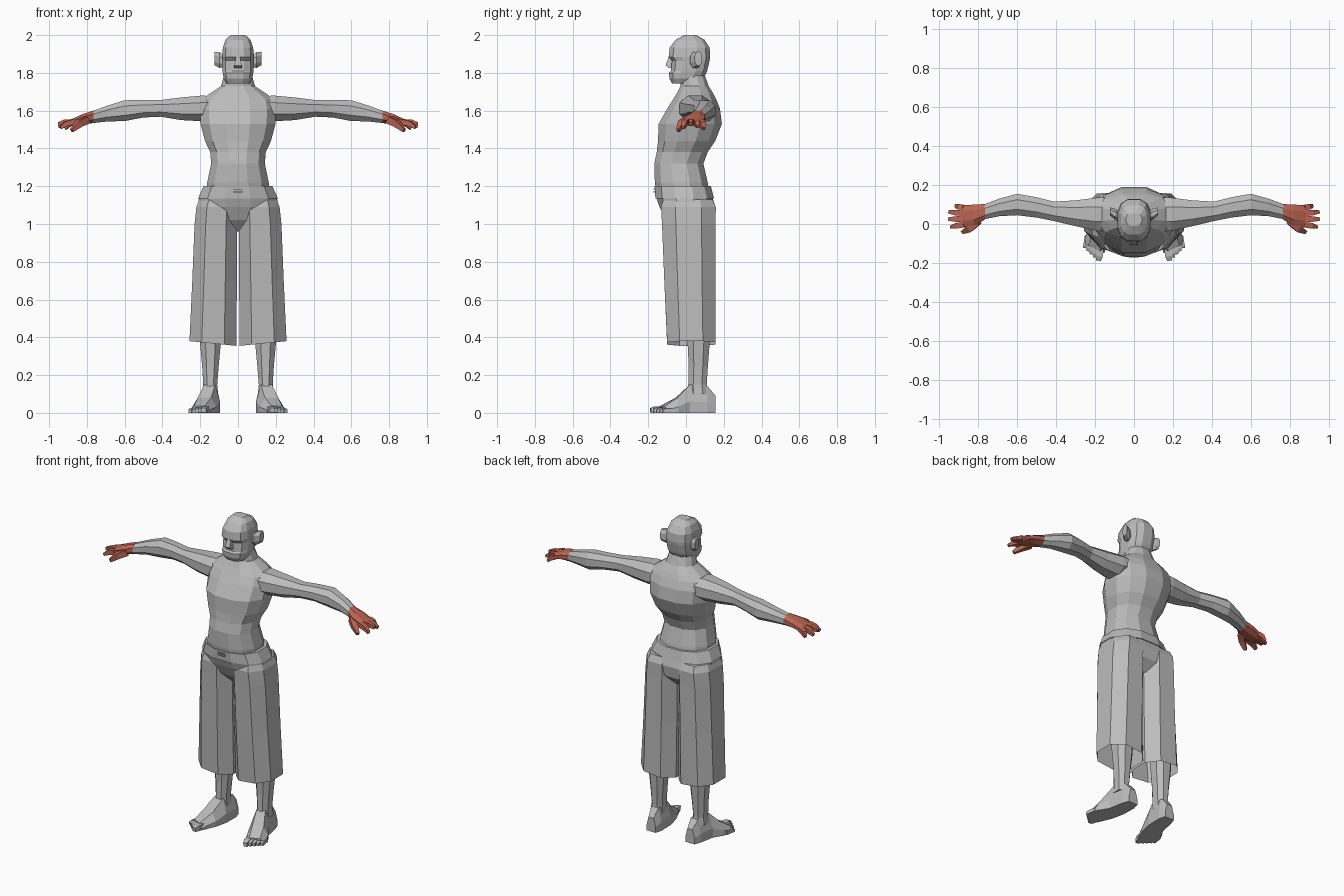
import bpy, bmesh, math
from mathutils import Vector


def material(name, rgb):
    m = bpy.data.materials.new(name)
    m.diffuse_color = (*rgb, 1)
    return m


GREY = material("plain grey", (0.5, 0.5, 0.5))
RED = material("hand red", (0.5, 0.13, 0.085))


def loop(n, p):
    """Unit rounded-square outline with a flat side facing front; n divides by 4."""
    k = 2 / p
    top = math.cos(math.pi / n) ** k
    pts = []
    for i in range(n):
        a = (i + 0.5) * 2 * math.pi / n
        c, s = math.cos(a), math.sin(a)
        pts.append((math.copysign(abs(c) ** k / top, c), math.copysign(abs(s) ** k / top, s)))
    return pts


def zring(z, x0, x1, y0, y1, n=12, p=2.3, slope=0):
    """Horizontal section between x0..x1 and y0..y1."""
    cx, rx, cy, ry = (x0 + x1) / 2, (x1 - x0) / 2, (y0 + y1) / 2, (y1 - y0) / 2
    return [Vector((cx + u * rx, cy + v * ry, z + slope * (u + 1) * rx)) for u, v in loop(n, p)]


def xring(x, yc, zc, ry, rz, n=8, p=2.2):
    """Section across the arm direction."""
    return [Vector((x, yc + u * ry, zc + v * rz)) for u, v in loop(n, p)]


def tube(path, n=4):
    """Rings along a path of (x, y, z, radius), for fingers and toes."""
    pts = [Vector(q[:3]) for q in path]
    d = (pts[-1] - pts[0]).normalized()
    side = d.cross(Vector((0, 0, 1))).normalized()
    up = side.cross(d)
    return [[c + (side * u + up * v) * q[3] for u, v in loop(n, 2)] for c, q in zip(pts, path)]


def build(name, parts, mat=GREY, mirror=False, caps=(True, True)):
    bm = bmesh.new()
    for rings in parts:
        vs = [[bm.verts.new(c) for c in r] for r in rings]
        for a, b in zip(vs, vs[1:]):
            for i in range(len(a)):
                j = (i + 1) % len(a)
                bm.faces.new((a[i], a[j], b[j], b[i]))
        if caps[0]:
            bm.faces.new(vs[0])
        if caps[1]:
            bm.faces.new(vs[-1])
    bmesh.ops.recalc_face_normals(bm, faces=bm.faces)
    me = bpy.data.meshes.new(name)
    bm.to_mesh(me)
    bm.free()
    me.materials.append(mat)
    ob = bpy.data.objects.new(name, me)
    bpy.context.collection.objects.link(ob)
    if mirror:
        ob.modifiers.new("mirror", "MIRROR")
    return ob


# Torso up to the neck: height, half width, front, back
build("torso", [[zring(z, -w, w, f, b) for z, w, f, b in (
    (1.15, .165, -.155, .125), (1.22, .163, -.165, .115), (1.32, .142, -.168, .092),
    (1.38, .147, -.155, .115), (1.44, .175, -.148, .155), (1.53, .198, -.145, .19),
    (1.61, .202, -.10, .18), (1.66, .19, -.068, .16), (1.69, .15, -.05, .145),
    (1.73, .09, -.03, .12), (1.80, .07, -.03, .095))]])

# Head with recessed eyes under a brow
build("head", [[zring(z, -w, w, f, b, 12, 2.7) for z, w, f, b in (
    (1.745, .06, -.075, .05), (1.77, .076, -.088, .09), (1.80, .081, -.09, .108),
    (1.81, .082, -.08, .112), (1.865, .084, -.074, .125), (1.885, .085, -.092, .128),
    (1.935, .08, -.086, .125), (1.975, .066, -.055, .098), (2.0, .04, -.01, .055))]])
build("nose", [[zring(z, -w, w, f, -.06, 4) for z, w, f in (
    (1.89, .009, -.09), (1.84, .02, -.108), (1.825, .022, -.09))]])
build("ears", [[xring(.072, .042, 1.862, .02, .03), xring(.098, .05, 1.868, .028, .042),
                xring(.124, .066, 1.876, .02, .036)]], mirror=True)

# Arms: distance out, centre y, centre z, radii
build("arms", [[xring(*s) for s in (
    (.10, .05, 1.62, .085, .055), (.19, .05, 1.612, .085, .068), (.30, .055, 1.61, .066, .06),
    (.41, .065, 1.612, .05, .044), (.50, .085, 1.61, .052, .046), (.60, .10, 1.60, .055, .055),
    (.69, .085, 1.585, .045, .042), (.77, .062, 1.566, .038, .032))]], mirror=True)

# Hands: palm, four fingers, thumb
hand = [[xring(*s) for s in ((.765, .062, 1.567, .04, .033), (.82, .046, 1.556, .054, .027),
                             (.885, .04, 1.536, .054, .017))]]
for y, tx, ty, tz in ((.082, .915, .094, 1.505), (.055, .95, .062, 1.515),
                      (.026, .953, .025, 1.53), (-.002, .94, -.016, 1.51)):
    hand.append(tube([(.87, y, 1.54, .015), ((.88 + tx) / 2, (y + ty) / 2, (1.55 + tz) / 2, .014),
                      (tx, ty, tz, .008)]))
hand.append(tube([(.80, .015, 1.552, .02), (.84, -.022, 1.532, .018), (.88, -.042, 1.495, .009)]))
build("hands", hand, RED, mirror=True)

# Trousers: waistband, seat, open legs, front fastening
build("trouser_waistband", [[zring(z, -w, w, f, b) for z, w, f, b in (
    (1.20, .182, -.166, .132), (1.135, .212, -.162, .148))]])
build("trouser_seat", [[zring(z, -w, w, f, b) for z, w, f, b in (
    (1.135, .207, -.156, .142), (1.09, .214, -.14, .156), (1.02, .15, -.105, .145),
    (.96, .06, -.05, .09))]])
build("trouser_legs", [[zring(z, a, b, f, k, 8, 2.4, s) for z, a, b, f, k, s in (
    (1.13, .01, .205, -.12, .14, 0), (1.09, .004, .22, -.132, .158, 0),
    (1.0, .004, .23, -.127, .156, 0), (.70, .006, .242, -.115, .155, 0),
    (.355, .008, .257, -.10, .156, .1))]], mirror=True, caps=(True, False))
build("trouser_fastening", [[zring(z, -.025, .025, -.173, -.155, 4),
                             zring(z + .006, -.025, .025, -.173, -.155, 4)]
                            for z in (1.168, 1.182)])

# Bare lower legs
build("lower_legs", [[zring(z, a, b, f, k, 8) for z, a, b, f, k in (
    (.60, .075, .205, .0, .13), (.38, .09, .202, .008, .126), (.25, .102, .19, .014, .116),
    (.15, .11, .184, .012, .11), (.10, .105, .19, .01, .12))]], mirror=True)


def foot_ring(y, xc, w, h, skew=0):
    outline = ((-1, 0), (1, 0), (1, .4), (.55, 1), (-.55, 1), (-1, .4))
    return [Vector((xc + u * w, y + u * skew, v * h)) for u, v in outline]


# Feet splayed outwards, with five toes each
feet = [[foot_ring(*s) for s in (
    (.157, .138, .032, .09), (.115, .14, .046, .14), (.02, .15, .054, .15),
    (-.05, .178, .064, .08, .01), (-.125, .205, .052, .036, .025))]]
for i in range(5):
    t = i / 4
    r = .017 - .006 * t
    x, y = .174 + .072 * t, -.135 + .045 * t
    feet.append(tube([(x - .005, y + .03, r, r), (x + .003, y - .03 + .01 * t, r, r),
                      (x + .008, y - .053 + .02 * t, r * .75, r * .7)]))
build("feet", feet, mirror=True)
